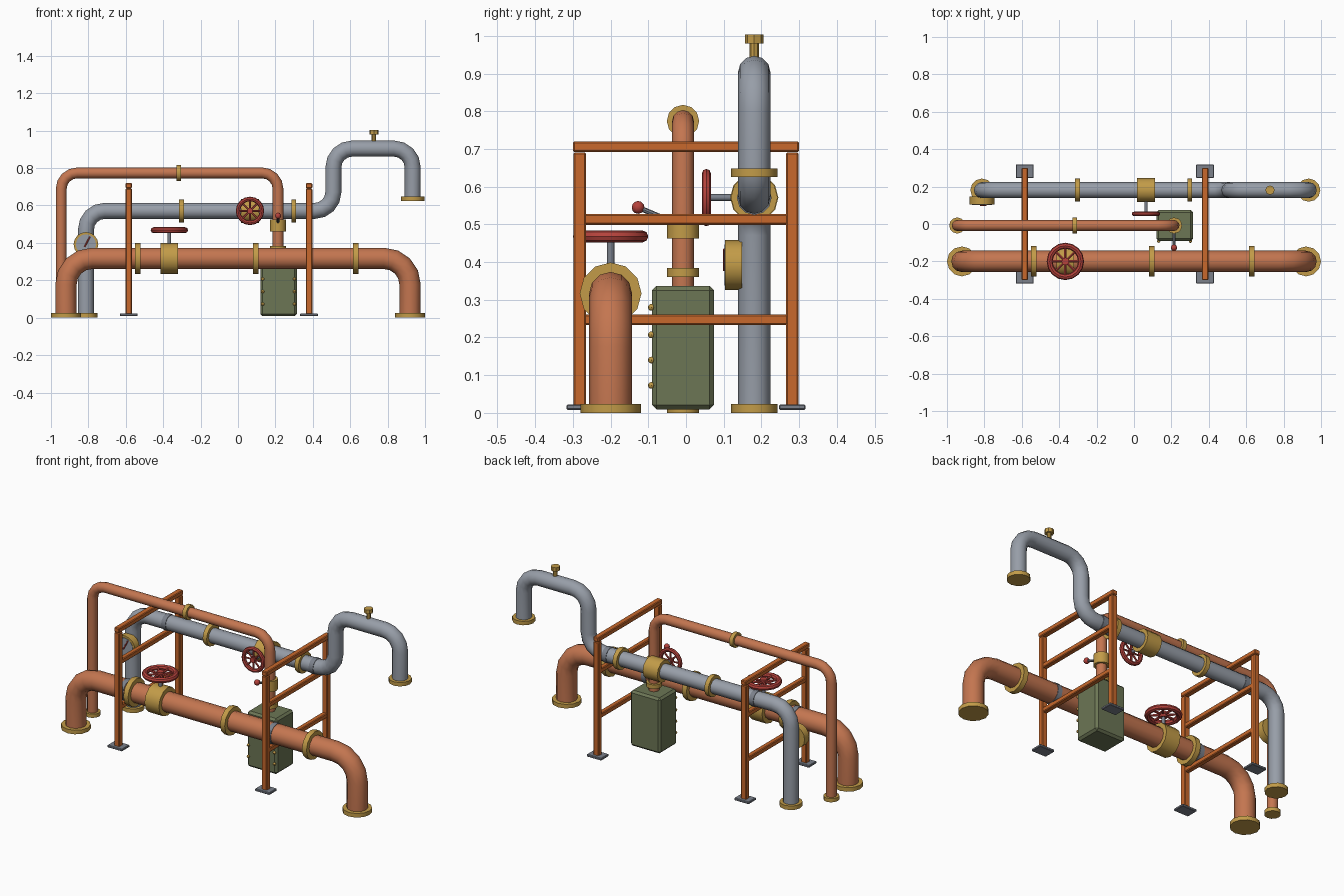
import bpy, bmesh, math
from mathutils import Vector, Matrix

if "Cube" in bpy.data.objects:
    bpy.data.objects.remove(bpy.data.objects["Cube"])


def mat(name, r, g, b):
    m = bpy.data.materials.new(name)
    m.diffuse_color = (r, g, b, 1)
    m.use_nodes = True
    m.node_tree.nodes["Principled BSDF"].inputs["Base Color"].default_value = m.diffuse_color
    return m


COPPER = mat("copper", .55, .18, .08)
BRASS = mat("brass", .54, .33, .065)
GREY = mat("pipe_grey", .31, .34, .39)
STEEL = mat("steel", .2, .22, .26)
RED = mat("valve_red", .46, .055, .045)
ORANGE = mat("frame_orange", .58, .14, .025)
GREEN = mat("cabinet_green", .15, .18, .09)


def finish(bm, name, m, smooth=True):
    bmesh.ops.recalc_face_normals(bm, faces=bm.faces)
    me = bpy.data.meshes.new(name)
    bm.to_mesh(me)
    bm.free()
    me.materials.append(m)
    ob = bpy.data.objects.new(name, me)
    bpy.context.collection.objects.link(ob)
    if smooth:
        bpy.ops.object.select_all(action='DESELECT')
        ob.select_set(True)
        bpy.context.view_layer.objects.active = ob
        bpy.ops.object.shade_smooth_by_angle(angle=math.radians(35))
    return ob


def rod(name, a, b, r, m, sides=12, r2=None):
    a, b = Vector(a), Vector(b)
    d = b - a
    bm = bmesh.new()
    rot = d.to_track_quat('Z', 'Y').to_matrix().to_4x4()
    bmesh.ops.create_cone(bm, cap_ends=True, segments=sides, radius1=r,
                          radius2=r if r2 is None else r2, depth=d.length,
                          matrix=Matrix.Translation((a + b) / 2) @ rot)
    return finish(bm, name, m)


def box(name, c, s, m, bevel=.004):
    bm = bmesh.new()
    bmesh.ops.create_cube(bm, size=1, matrix=Matrix.Translation(c) @ Matrix.Diagonal((*s, 1)))
    bmesh.ops.bevel(bm, geom=bm.edges[:], offset=bevel, segments=1, affect='EDGES')
    return finish(bm, name, m, False)


def ball(name, c, r, m, u=10, v=6):
    bm = bmesh.new()
    bmesh.ops.create_uvsphere(bm, u_segments=u, v_segments=v, radius=r, matrix=Matrix.Translation(c))
    return finish(bm, name, m)


def sweep(name, pts, dirs, side, r, m, sides=12, closed=False):
    # rings of vertices joined along a planar path
    bm = bmesh.new()
    rings = []
    for p, t in zip(pts, dirs):
        b = t.cross(side)
        rings.append([bm.verts.new(p + r * (math.cos(q) * b + math.sin(q) * side))
                      for q in (2 * math.pi * k / sides for k in range(sides))])
    n = len(rings)
    for i in range(n if closed else n - 1):
        A, B = rings[i], rings[(i + 1) % n]
        for k in range(sides):
            j = (k + 1) % sides
            bm.faces.new((A[k], A[j], B[j], B[k]))
    if not closed:
        bm.faces.new(rings[0])
        bm.faces.new(rings[-1])
    return finish(bm, name, m)


def pipe(name, y, corners, r, bend, m, steps=4):
    # pipe in a plane of constant y with rounded elbows
    c = [Vector((x, y, z)) for x, z in corners]
    pts, dirs = [c[0]], [(c[1] - c[0]).normalized()]
    for i in range(1, len(c) - 1):
        u = (c[i] - c[i - 1]).normalized()
        v = (c[i + 1] - c[i]).normalized()
        o = c[i] + bend * (v - u)
        for k in range(steps + 1):
            a = math.pi / 2 * k / steps
            pts.append(o + bend * (math.sin(a) * u - math.cos(a) * v))
            dirs.append(math.cos(a) * u + math.sin(a) * v)
    pts.append(c[-1])
    dirs.append((c[-1] - c[-2]).normalized())
    return sweep(name, pts, dirs, Vector((0, 1, 0)), r, m)


def ring(name, c, axis, R, r, m, n=16):
    axis = Vector(axis)
    u = Vector((1, 0, 0))
    v = axis.cross(u)
    an = [2 * math.pi * k / n for k in range(n)]
    pts = [Vector(c) + R * (math.cos(a) * u + math.sin(a) * v) for a in an]
    dirs = [-math.sin(a) * u + math.cos(a) * v for a in an]
    return sweep(name, pts, dirs, axis, r, m, 8, True)


def handwheel(name, c, axis, R, r):
    c, axis = Vector(c), Vector(axis)
    ring(name + "_rim", c, axis, R, r, RED)
    u = Vector((1, 0, 0))
    v = axis.cross(u)
    for k in range(4):
        a = math.pi * k / 4
        d = (R - r * .3) * (math.cos(a) * u + math.sin(a) * v)
        rod(name + "_spoke", c - d, c + d, r * .45, RED, 6)
    rod(name + "_hub", c - axis * r, c + axis * r, R * .24, RED)


def collar_x(name, x, y, z, r, w):
    rod(name, (x - w / 2, y, z), (x + w / 2, y, z), r, BRASS)


# main copper pipe with flanges, collars and valve
YM, ZM = -.2, .317
pipe("main_pipe", YM, [(-.92, .005), (-.92, ZM), (.92, ZM), (.92, .005)], .057, .14, COPPER)
for x in (-.92, .92):
    rod("main_flange", (x, YM, 0), (x, YM, .024), .08, BRASS)
for x in (-.537, .095, .63):
    collar_x("main_collar", x, YM, ZM, .082, .03)
collar_x("main_valve_body", -.367, YM, ZM, .082, .094)
rod("main_valve_stem", (-.367, YM, .37), (-.367, YM, .475), .01, STEEL)
handwheel("main_wheel", (-.367, YM, .468), (0, 0, 1), .084, .016)

# grey stepped pipe
YG, ZG = .181, .571
pipe("grey_pipe", YG, [(-.813, .005), (-.813, ZG), (.51, ZG), (.51, .904), (.934, .904), (.934, .63)],
     .043, .1, GREY)
rod("grey_floor_flange", (-.813, YG, 0), (-.813, YG, .024), .062, BRASS)
rod("grey_end_flange", (.934, YG, .625), (.934, YG, .648), .062, BRASS)
for x in (-.302, .298):
    collar_x("grey_collar", x, YG, ZG, .062, .026)
collar_x("grey_valve_body", .064, YG, ZG, .064, .095)
rod("grey_valve_stem", (.064, .13, ZG), (.064, .045, ZG), .009, STEEL)
handwheel("grey_wheel", (.064, .054, ZG), (0, -1, 0), .064, .012)

# vent cap on top of the grey pipe
rod("vent_stem", (.727, YG, .94), (.727, YG, .983), .012, BRASS, 8)
rod("vent_cap", (.727, YG, .98), (.727, YG, 1.003), .025, BRASS, 8)

# pressure gauge
GX, GZ = -.813, .392
rod("gauge_case", (GX, .148, GZ), (GX, .104, GZ), .066, BRASS, 16)
rod("gauge_face", (GX, .106, GZ), (GX, .102, GZ), .054, GREY, 16)
rod("gauge_needle", (GX - .008, .101, GZ - .014), (GX + .022, .101, GZ + .042), .004, RED, 6)

# thin copper pipe
YS, ZS, XS = -.008, .774, .214
pipe("thin_pipe", YS, [(-.945, .005), (-.945, ZS), (XS, ZS), (XS, .32)], .029, .085, COPPER)
rod("thin_flange", (-.945, YS, 0), (-.945, YS, .022), .043, BRASS)
collar_x("thin_collar", -.318, YS, ZS, .043, .024)
rod("thin_lower_collar", (XS, YS, .36), (XS, YS, .384), .043, BRASS)
rod("lever_valve_body", (XS, YS, .462), (XS, YS, .524), .043, BRASS)
rod("lever", (XS, YS, .495), (XS, -.125, .544), .007, STEEL, 8)
ball("lever_knob", (XS, -.127, .545), .017, RED)

# green cabinet with rivets
box("cabinet", (.217, YS, .173), (.196, .164, .328), GREEN, .012)
for x in (.217 - .085, .217 + .085):
    for z in (.073, .14, .207, .28):
        ball("cabinet_rivet", (x, YS - .084, z), .009, BRASS, 8, 6)

# two support racks
for x in (-.584, .38):
    for s in (-1, 1):
        box("rack_post", (x, s * .282, .353), (.034, .034, .675), ORANGE)
        box("rack_foot", (x, s * .282, .015), (.096, .071, .014), STEEL, .003)
    box("rack_top_bar", (x, 0, .706), (.034, .6, .028), ORANGE)
    for z in (.247, .513):
        box("rack_cross_bar", (x, 0, z), (.03, .54, .028), ORANGE)
    # pipe clamps above the cross bars
    for y, z, r in ((YM, ZM, .06), (YG, ZG, .046)):
        rod("pipe_clamp", (x - .014, y, z), (x + .014, y, z), r, STEEL)
